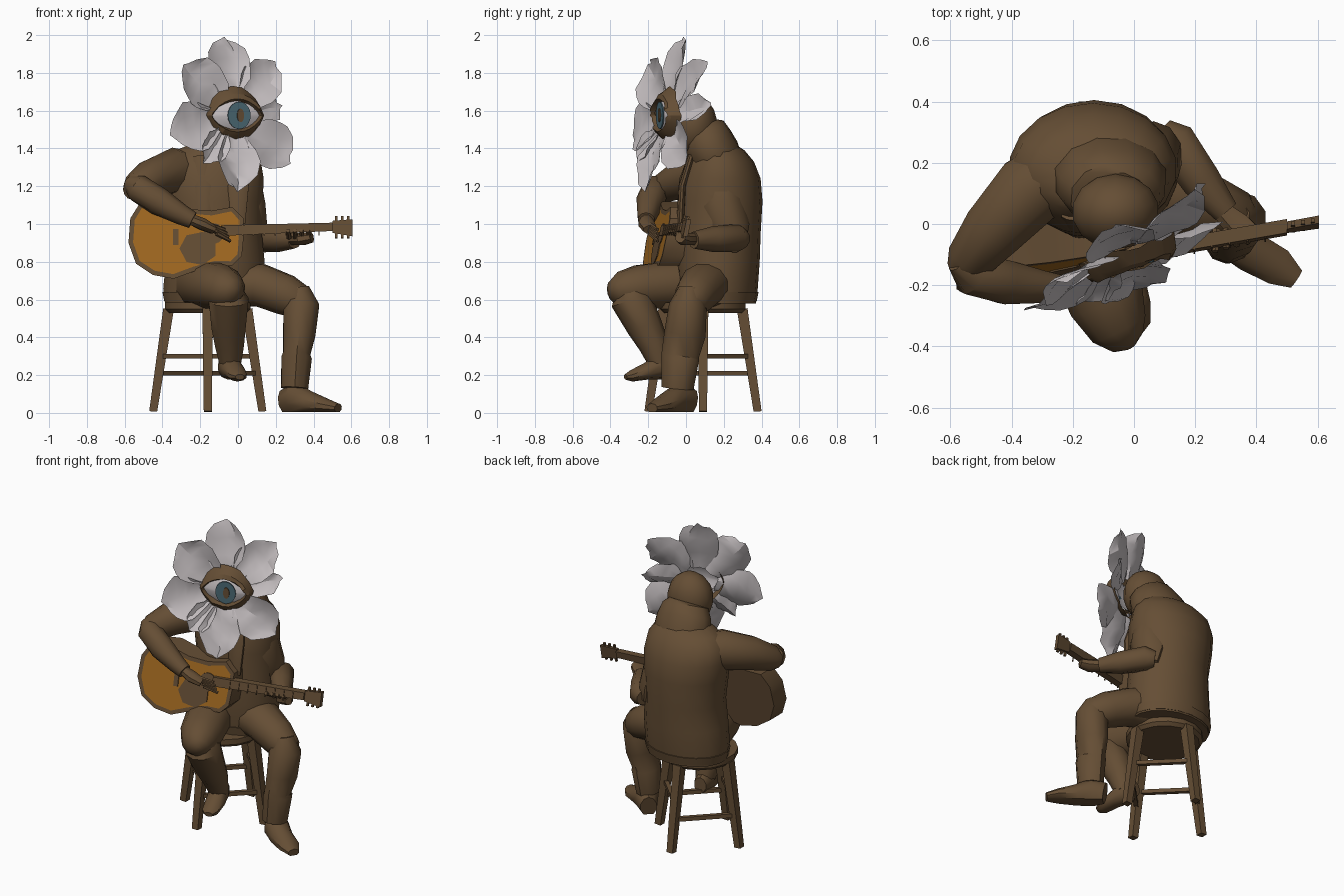
import bpy, bmesh, random
from math import pi, sin, cos, radians
from mathutils import Vector as V

random.seed(4)
if "Cube" in bpy.data.objects:
    bpy.data.objects.remove(bpy.data.objects["Cube"])


def material(name, r, g, b):
    m = bpy.data.materials.new(name)
    m.use_nodes = True
    m.diffuse_color = (r, g, b, 1)
    m.node_tree.nodes["Principled BSDF"].inputs["Base Color"].default_value = (r, g, b, 1)
    return m


BROWN = material("brown cloth", .13, .076, .035)
WOOD = material("orange wood", .37, .145, .015)
PETAL = material("pale petal", .56, .52, .53)
TEAL = material("teal iris", .07, .14, .175)
Y, Z = V((0, 1, 0)), V((0, 0, 1))


def finish(name, bm, *mats, angle=40):
    bmesh.ops.recalc_face_normals(bm, faces=bm.faces)
    mesh = bpy.data.meshes.new(name)
    bm.to_mesh(mesh)
    bm.free()
    ob = bpy.data.objects.new(name, mesh)
    bpy.context.collection.objects.link(ob)
    for m in mats:
        mesh.materials.append(m)
    bpy.ops.object.select_all(action='DESELECT')
    ob.select_set(True)
    bpy.context.view_layer.objects.active = ob
    bpy.ops.object.shade_smooth_by_angle(angle=radians(angle))


def skin(name, mat, rows, wrap=False, caps=False, angle=40):
    """Surface through rows of points."""
    bm = bmesh.new()
    rows = [[bm.verts.new(p) for p in row] for row in rows]
    n = len(rows[0])
    for r, q in zip(rows, rows[1:]):
        for i in range(n if wrap else n - 1):
            j = (i + 1) % n
            bm.faces.new((r[i], r[j], q[j], q[i]))
    if caps:
        bm.faces.new(rows[0])
        bm.faces.new(rows[-1])
    finish(name, bm, mat, angle=angle)


def loft(name, stations, ref=Y, sides=10, axis=None, floor=.006):
    """Tube through stations (x, y, z, radius a, radius b)."""
    pts = [V(s[:3]) for s in stations]
    rows = []
    for i, s in enumerate(stations):
        t = axis or (pts[min(i + 1, len(pts) - 1)] - pts[max(i - 1, 0)]).normalized()
        a = t.cross(ref).normalized()
        b = a.cross(t)
        ring = []
        for k in range(sides):
            w = 2 * pi * (k + .5) / sides
            p = pts[i] + a * s[3] * cos(w) + b * s[-1] * sin(w)
            p.z = max(p.z, floor)
            ring.append(p)
        rows.append(ring)
    skin(name, BROWN, rows, wrap=True, caps=True)


def rod(name, a, b, r, r2=None, sides=4):
    loft(name, [(*a, r), (*b, r2 or r)], Y if abs(b[2] - a[2]) > .2 else Z, sides)


# Stool: round seat, four splayed legs, rungs
SX, SY = -.16, .09
loft("stool_seat", [(SX, SY, .53, .21), (SX, SY, .55, .23), (SX, SY, .585, .23)], axis=Z, sides=16)


def leg_point(k, z):
    r = .29 - .15 * z
    return (SX + r * cos(k * pi / 2), SY + r * sin(k * pi / 2), z)


for k in range(4):
    rod("stool_leg", leg_point(k, .006), leg_point(k, .55), .03, .04)
    h = .21 if k % 2 else .3
    rod("stool_rung", leg_point(k, h), leg_point(k + 1, h), .018)

# Jacket with hem, broad shoulders, lapels and hood collar
loft("jacket", [(-.13, .17, .58, .26, .2), (-.13, .17, .66, .27, .21), (-.12, .17, .8, .265, .22),
                (-.12, .175, .95, .25, .22), (-.13, .18, 1.12, .265, .225), (-.135, .18, 1.24, .275, .215),
                (-.135, .18, 1.33, .26, .18), (-.125, .17, 1.39, .21, .14), (-.1, .15, 1.43, .13, .1)],
     axis=Z, sides=18)
loft("jacket_hem", [(-.13, .17, .59, .264, .204), (-.13, .17, .64, .274, .214)], axis=Z, sides=18)
loft("hood_collar", [(-.09, .18, 1.31, .17, .13), (-.08, .15, 1.37, .19, .14), (-.07, .12, 1.43, .18, .135),
                     (-.06, .09, 1.49, .15, .125), (-.06, .08, 1.51, .11, .1)], sides=12)
for x in (-.17, .0):
    loft("lapel", [(x - .02, .03, 1.36, .05, .02), (x, -.02, 1.2, .06, .02), (x, -.03, 1.0, .04, .02)])
bm = bmesh.new()
bmesh.ops.create_uvsphere(bm, u_segments=14, v_segments=9, radius=1)
for vert in bm.verts:
    vert.co = V((-.06, .04, 1.525)) + V((vert.co.x * .145, vert.co.y * .125, vert.co.z * .16))
finish("head", bm, BROWN)

# Right arm reaching over the guitar
loft("right_upper_arm", [(-.22, .2, 1.27, .11), (-.34, .11, 1.28, .125), (-.46, -.02, 1.24, .105),
                         (-.54, -.12, 1.19, .08), (-.575, -.155, 1.17, .045)], Z)
loft("right_forearm", [(-.575, -.12, 1.22, .04), (-.53, -.16, 1.19, .075), (-.42, -.19, 1.12, .075),
                       (-.3, -.205, 1.05, .055), (-.24, -.21, 1.02, .045)], Z)
loft("right_hand", [(-.26, -.21, 1.03, .03), (-.19, -.21, 1.0, .045, .035), (-.13, -.19, .97, .04, .025)], Z, 8)

# Left arm bent up to the neck of the guitar
loft("left_upper_arm", [(-.03, .2, 1.35, .08), (.02, .18, 1.26, .1), (.05, .19, 1.1, .1, .12),
                        (.07, .23, .97, .09, .11), (.09, .25, .89, .05, .07)], Y)
loft("left_forearm", [(.09, .3, .92, .05), (.13, .27, .925, .075), (.22, .14, .92, .068),
                      (.3, .04, .915, .045)], Z)
loft("left_hand", [(.29, .04, .92, .035), (.34, -.01, .92, .05, .035), (.39, -.03, .93, .03)], Z, 8)

# Legs: one bent back onto the stool, one planted on the ground
loft("right_thigh", [(-.22, .14, .68, .13), (-.17, -.06, .68, .14, .13), (-.09, -.25, .665, .13, .12),
                     (-.05, -.34, .65, .1), (-.02, -.385, .645, .06), (-.01, -.4, .64, .02)], Z, 12)
loft("right_shin", [(-.05, -.3, .68, .06), (-.05, -.29, .6, .11), (-.05, -.22, .46, .095),
                    (-.045, -.17, .36, .08), (-.04, -.13, .24, .055)], Y)
loft("right_shoe", [(-.06, -.06, .25, .04, .05), (-.05, -.12, .25, .06, .075), (-.02, -.21, .22, .06, .045),
                    (.0, -.29, .195, .05, .03), (.01, -.32, .19, .025, .015)], Z)
loft("left_thigh", [(-.03, .14, .68, .13), (.12, .09, .675, .13, .115), (.25, .05, .625, .11),
                    (.34, .02, .58, .09), (.38, .01, .56, .05)], Z, 12)
loft("left_shin", [(.32, .02, .66, .06), (.335, .01, .57, .1), (.325, -.005, .42, .09, .11),
                   (.31, -.03, .31, .075, .1), (.31, -.03, .29, .085, .1), (.3, -.045, .13, .075, .085)], Y)
loft("left_shoe", [(.25, .03, .06, .05, .07), (.3, -.03, .075, .075, .09), (.38, -.09, .05, .07, .065),
                   (.47, -.14, .035, .065, .04), (.53, -.18, .025, .035, .025)], Z)


# Guitar: slanted frame leaning back, front at zero depth
def on_guitar(x, z, depth=0):
    return V((x, -.105 + .17 * x + .2 * (z - .95) + depth, z))


OUTLINE = [(.03, .93), (.03, 1.03), (-.03, 1.09), (-.14, 1.07), (-.27, 1.08), (-.4, 1.12), (-.52, 1.11),
           (-.57, 1.03), (-.58, .9), (-.54, .79), (-.45, .73), (-.34, .71), (-.23, .75), (-.12, .78),
           (-.03, .78), (.02, .83)]
bm = bmesh.new()
front = bm.faces.new([bm.verts.new(on_guitar(*p)) for p in OUTLINE])
for g in bmesh.ops.extrude_face_region(bm, geom=[front])["geom"]:
    if isinstance(g, bmesh.types.BMVert):
        g.co += Y * .13
panels = [f for f in bm.faces if len(f.verts) == len(OUTLINE)]
front = min(panels, key=lambda f: f.calc_center_median().y)
bmesh.ops.inset_region(bm, faces=[front], thickness=.025)
front.material_index = 1
finish("guitar_body", bm, BROWN, WOOD)


def plate(name, cx, cz, rx, rz, sides=16):
    ring = [(cos(2 * pi * (k + .5) / sides), sin(2 * pi * (k + .5) / sides)) for k in range(sides)]
    rows = [[on_guitar(cx + rx * a, cz + rz * b, d) for a, b in ring] for d in (.002, -.005)]
    skin(name, BROWN, rows, True, True)


plate("sound_hole", -.13, .95, .055, .055)
plate("pickguard", -.21, .87, .1, .09, 7)
plate("bridge", -.33, .93, .02, .06, 4)


def guitar_bar(name, x0, x1, z0, z1, h0, h1, d0, d1):
    rows = [[on_guitar(x, z + s * h, d) for s, d in ((-1, d0), (1, d0), (1, d1), (-1, d1))]
            for x, z, h in ((x0, z0, h0), (x1, z1, h1))]
    skin(name, BROWN, rows, True, True)


guitar_bar("guitar_neck", -.09, .5, .965, .985, .028, .022, -.02, .025)
guitar_bar("headstock", .5, .605, .985, .98, .032, .045, -.01, .015)
for i in range(3):
    for s in (-1, 1):
        x = .52 + .032 * i
        rod("tuning_peg", on_guitar(x, .985 + s * .03), on_guitar(x, .983 + s * .058), .009)
for i in range(8):
    x = .02 + .058 * i
    guitar_bar("fret", x, x + .006, .968, .968, .03, .03, -.024, -.018)
for i in range(4):
    rod("left_finger", (.27 + .035 * i, -.02, .93), (.265 + .035 * i, -.09 + .01 * i, .965), .016, .011, 6)
    rod("right_finger", (-.15 + .012 * i, -.19, .995 - .015 * i), (-.07 + .01 * i, -.15, .97 - .02 * i), .014, .009, 6)


def facing(centre, yaw, tilt):
    """Frame for the flower or the eye: across, up, outward."""
    u = V((cos(yaw), sin(yaw), 0))
    v = Z * cos(tilt) + V((-sin(yaw), cos(yaw), 0)) * sin(tilt)
    n = u.cross(v)
    return lambda a, b, h=0: V(centre) + u * a + v * b + n * h


on_flower = facing((-.02, -.11, 1.57), .42, .22)
on_eye = facing((-.015, -.11, 1.575), .3, 0)


# Petals: rounded cupped lobes with a small ragged point
def petal(angle, length, width, bend):
    a = radians(angle)
    profile = (.45, .7, .92, 1, 1, .86, .5)
    rows = []
    for i, p in enumerate(profile):
        t = i / (len(profile) - 1)
        r = .1 + (length - .1) * t
        row = []
        for s in (-1, -.5, 0, .5, 1):
            side = s * width * p + random.uniform(-.008, .008)
            rr = r - .035 * abs(s) * t + random.uniform(-.008, .008)
            h = .04 * s * s * p + bend * t - .02 + random.uniform(-.01, .01)
            row.append(on_flower(rr * cos(a) - side * sin(a), rr * sin(a) + side * cos(a), h))
        rows.append(row)
    skin("petal", PETAL, rows, angle=30)


for spec in ((92, .44, .12, .0), (47, .42, .115, -.03), (14, .34, .08, -.09), (-38, .4, .13, -.02),
             (-93, .41, .12, .04), (-128, .33, .075, .03), (194, .39, .135, .02), (136, .39, .135, .05)):
    petal(*spec)


# Eye: almond white, iris, pupil and ragged lids
def almond(w, h, k, steps=24):
    t = 2 * pi * k / steps
    return w * cos(t), h * sin(t) * abs(sin(t)) ** .5


rows = []
for s in (1, .7, .35, .02):
    ring = [almond(.14 * s, .082 * s, k) for k in range(24)]
    rows.append([on_eye(a, b, .03 - .025 * s * s) for a, b in ring])
skin("eye_white", PETAL, rows, True)


def disc(name, mat, a0, r, rz, h):
    ring = [(cos(k * pi / 10), sin(k * pi / 10)) for k in range(20)]
    rows = [[on_eye(a0 + r * a, rz * b, d) for a, b in ring] for d in (h - .007, h)]
    skin(name, mat, rows, True, True)


disc("iris", TEAL, .012, .063, .072, .036)
disc("pupil", BROWN, .018, .019, .036, .041)
lid_rows = []
for w, h, depth in ((.13, .075, .012), (.14, .088, .04), (.155, .115, .02), (.165, .155, -.03)):
    ring = [almond(w, h, k) for k in range(24)]
    lid_rows.append([on_eye(a, b, depth + random.uniform(-.01, .01)) for a, b in ring])
skin("eyelids", BROWN, lid_rows, True, angle=25)
